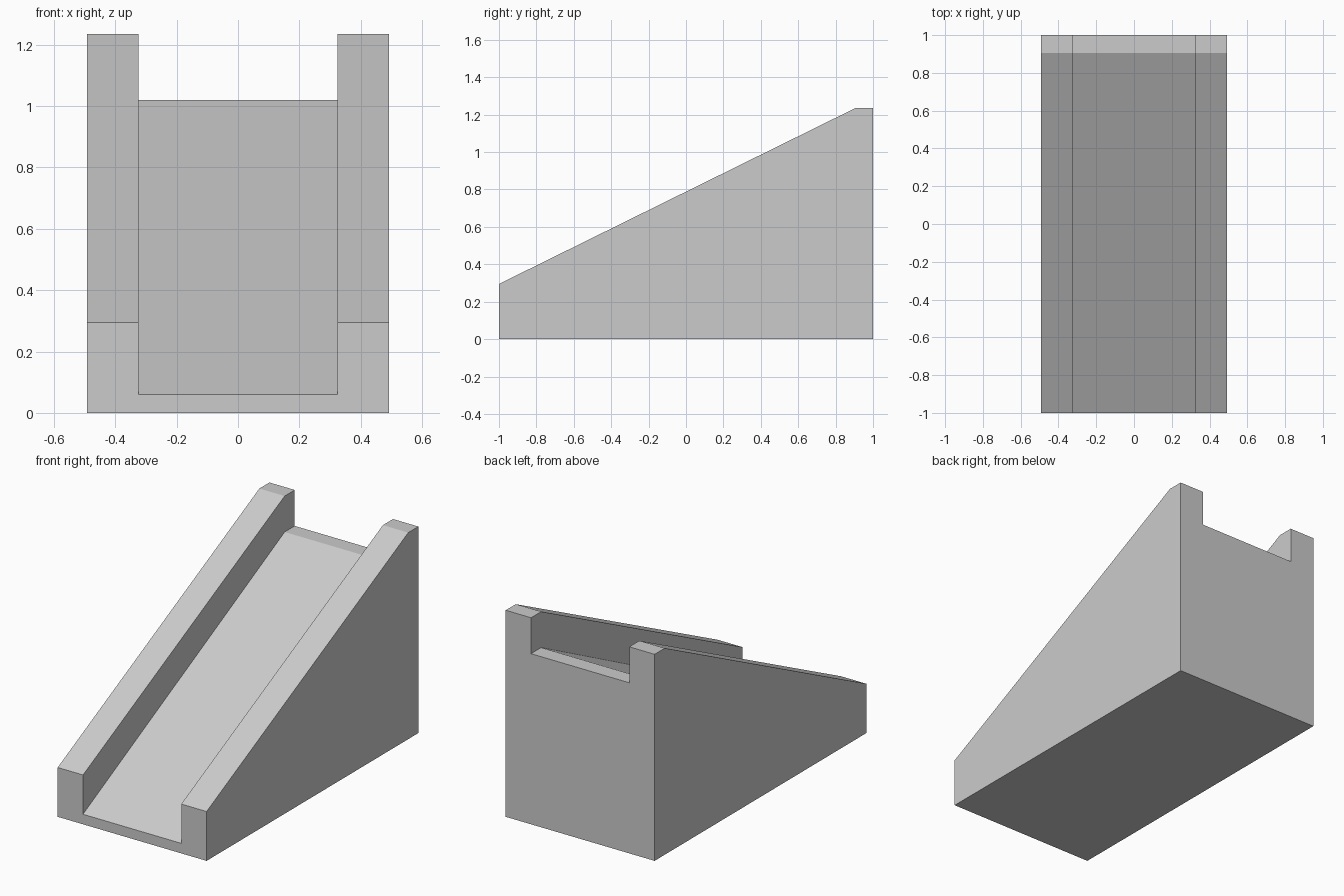
import bpy
import bmesh
import math

cube = bpy.data.objects.get("Cube")
if cube:
    bpy.data.objects.remove(cube, do_unlink=True)

# Plain grey material
grey = bpy.data.materials.new("plain_grey")
grey.use_nodes = True
colour = (0.6, 0.6, 0.6, 1)
grey.diffuse_color = colour
grey.node_tree.nodes["Principled BSDF"].inputs["Base Color"].default_value = colour

OUTER = 0.4925   # half width of the ramp
INNER = 0.325    # half width of the channel

# Stations along the ramp: y, side rail height, channel floor height
stations = [(-1, 0.295, 0.06), (0.905, 1.235, 1.02), (1, 1.235, 1.02)]


def section(bm, y, rail, floor):
    """U-shaped cross-section of the ramp, mirrored about x = 0."""
    half = [(OUTER, 0), (OUTER, rail), (INNER, rail), (INNER, floor)]
    outline = half + [(-x, z) for x, z in reversed(half)]
    return [bm.verts.new((x, y, z)) for x, z in outline]


# Channelled ramp: cross-sections joined along the slope, capped at both ends
bm = bmesh.new()
rings = [section(bm, *s) for s in stations]
for a, b in zip(rings, rings[1:]):
    for i in range(len(a)):
        j = (i + 1) % len(a)
        bm.faces.new((a[i], a[j], b[j], b[i]))
bm.faces.new(rings[0])
bm.faces.new(rings[-1])

# Merge coplanar faces and make normals face outward
bmesh.ops.dissolve_limit(bm, angle_limit=math.radians(1), verts=bm.verts[:], edges=bm.edges[:])
bmesh.ops.recalc_face_normals(bm, faces=bm.faces[:])

mesh = bpy.data.meshes.new("channelled_ramp")
bm.to_mesh(mesh)
bm.free()
mesh.materials.append(grey)
ramp = bpy.data.objects.new("channelled_ramp", mesh)
bpy.context.collection.objects.link(ramp)
